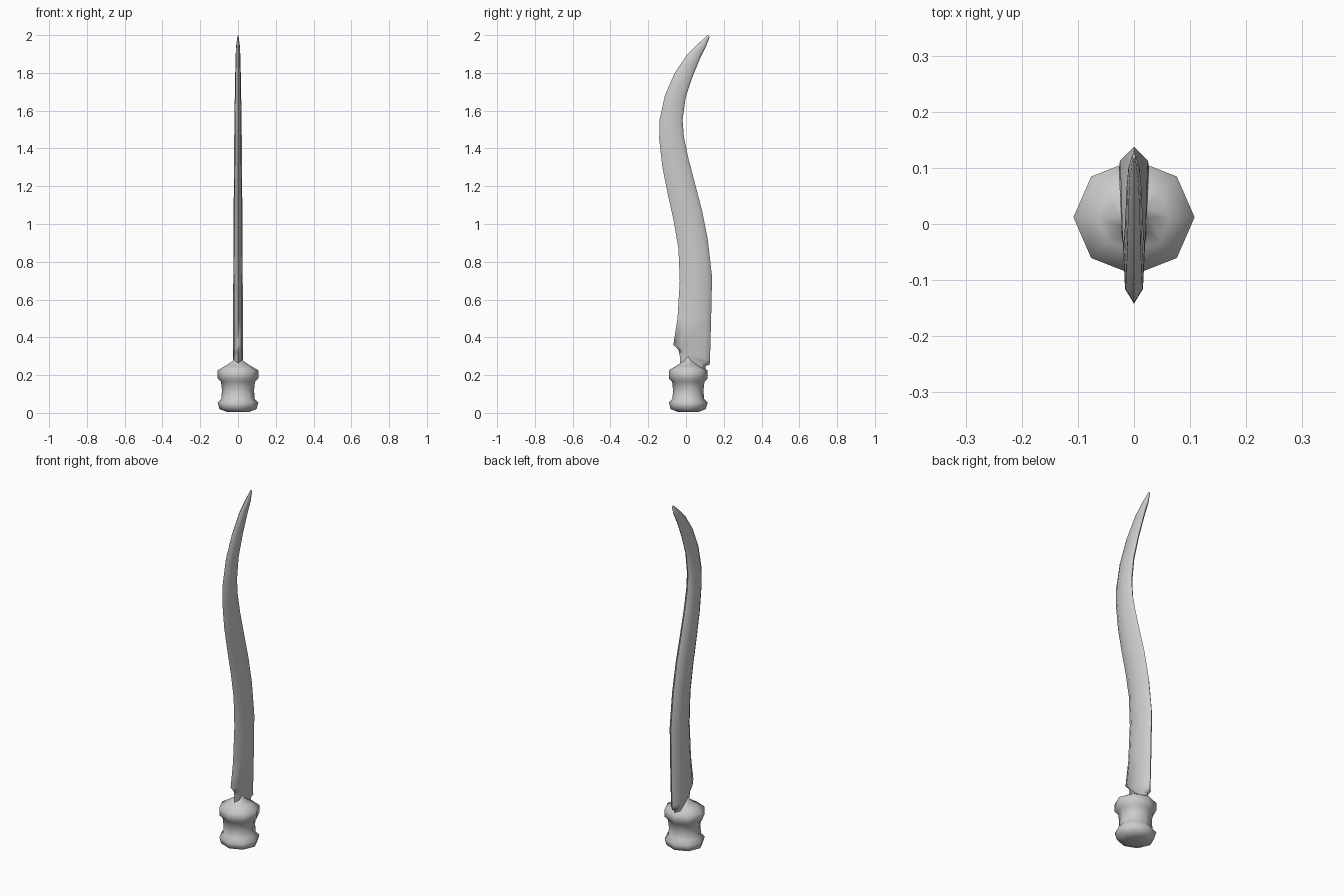
import bpy, bmesh, math

cube = bpy.data.objects.get("Cube")
if cube:
    bpy.data.objects.remove(cube)

grey = bpy.data.materials.new("plain grey")
grey.use_nodes = True
grey.diffuse_color = (0.6, 0.6, 0.6, 1)
grey.node_tree.nodes["Principled BSDF"].inputs["Base Color"].default_value = (0.6, 0.6, 0.6, 1)


def loft(name, rings, sharp):
    """Skin closed rings of equal length, cap both ends, shade smooth."""
    bm = bmesh.new()
    loops = [[bm.verts.new(p) for p in ring] for ring in rings]
    for a, b in zip(loops, loops[1:]):
        for i in range(len(a)):
            j = (i + 1) % len(a)
            bm.faces.new((a[i], a[j], b[j], b[i]))
    bm.faces.new(loops[0][::-1])
    bm.faces.new(loops[-1])
    bmesh.ops.recalc_face_normals(bm, faces=bm.faces)
    mesh = bpy.data.meshes.new(name)
    bm.to_mesh(mesh)
    bm.free()
    mesh.materials.append(grey)
    obj = bpy.data.objects.new(name, mesh)
    bpy.context.collection.objects.link(obj)
    bpy.ops.object.select_all(action="DESELECT")
    obj.select_set(True)
    bpy.context.view_layer.objects.active = obj
    bpy.ops.object.shade_smooth_by_angle(angle=math.radians(sharp))
    return obj


# Eight-sided turned socket: (radius, height)
profile = [(0.058, 0.005), (0.098, 0.02), (0.108, 0.055), (0.088, 0.075),
           (0.085, 0.12), (0.09, 0.165), (0.108, 0.182), (0.108, 0.225),
           (0.065, 0.25), (0.028, 0.275), (0.012, 0.33)]
socket = [[(r * math.cos(k * math.pi / 4), 0.012 + 0.95 * r * math.sin(k * math.pi / 4), z)
           for k in range(8)] for r, z in profile]
loft("socket", socket, 70)

# Wavy blade: front edge (y, z), back edge (y, z), half thickness
stations = [
    (-0.03, 0.22, 0.10, 0.22, 0.020),
    (-0.033, 0.30, 0.105, 0.25, 0.024),
    (-0.04, 0.335, 0.125, 0.255, 0.027),
    (-0.067, 0.36, 0.127, 0.28, 0.027),
    (-0.045, 0.50, 0.133, 0.50, 0.026),
    (-0.033, 0.70, 0.138, 0.72, 0.025),
    (-0.040, 0.87, 0.115, 0.92, 0.024),
    (-0.066, 1.02, 0.083, 1.08, 0.023),
    (-0.097, 1.16, 0.046, 1.22, 0.022),
    (-0.125, 1.30, 0.010, 1.36, 0.021),
    (-0.142, 1.45, -0.011, 1.46, 0.020),
    (-0.140, 1.55, -0.018, 1.55, 0.019),
    (-0.112, 1.68, -0.002, 1.67, 0.017),
    (-0.060, 1.80, 0.035, 1.78, 0.015),
    (0.008, 1.90, 0.076, 1.88, 0.013),
    (0.070, 1.96, 0.106, 1.94, 0.010),
    (0.116, 2.00, 0.125, 1.99, 0.003),
]
blade = []
for fy, fz, by, bz, w in stations:
    # Six-sided section: pointed edges, thinner shoulders toward the front
    outline = [(0, 0), (0.8, 0.2), (1, 0.85), (0, 1), (-1, 0.85), (-0.8, 0.2)]
    blade.append([(s * w, fy + (by - fy) * t, fz + (bz - fz) * t) for s, t in outline])
loft("blade", blade, 70)
